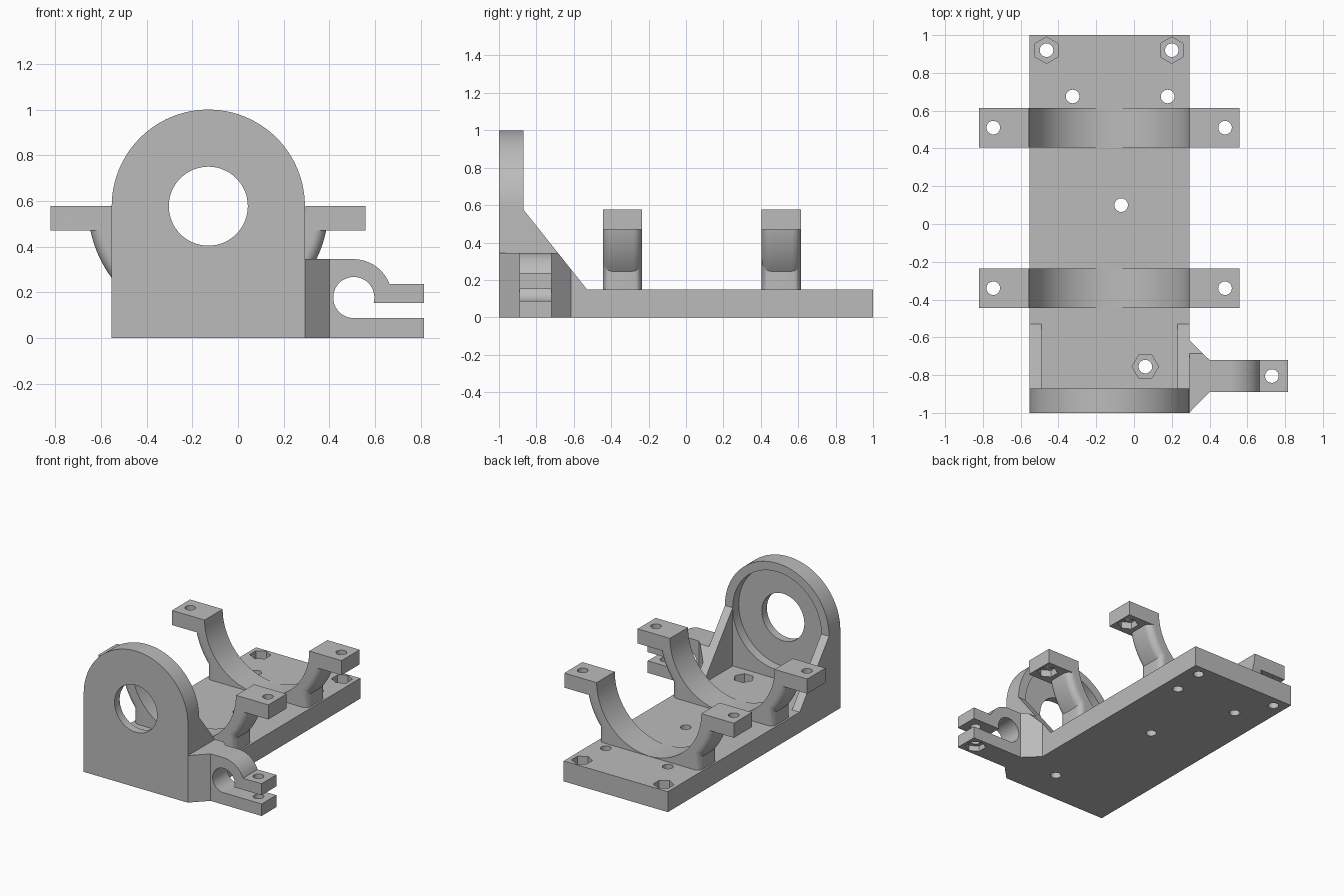
import bpy, bmesh
from math import sin, cos, pi, radians

if "Cube" in bpy.data.objects:
    bpy.data.objects.remove(bpy.data.objects["Cube"])

GREY = (0.5, 0.5, 0.5, 1)
mat = bpy.data.materials.new("plain grey")
mat.use_nodes = True
mat.diffuse_color = GREY
mat.node_tree.nodes["Principled BSDF"].inputs["Base Color"].default_value = GREY

CX, CZ = -0.13, 0.577      # axis of the cradle bore
HALF = 0.423               # half width of the body
BASE = 0.15                # thickness of the base
BOLT = 0.036               # bolt hole radius
NUT = 0.07                 # nut pocket radius


def new_object(name, bm):
    bmesh.ops.recalc_face_normals(bm, faces=bm.faces[:])
    mesh = bpy.data.meshes.new(name)
    bm.to_mesh(mesh)
    bm.free()
    mesh.materials.append(mat)
    obj = bpy.data.objects.new(name, mesh)
    bpy.context.collection.objects.link(obj)
    return obj


def arc(cx, cy, r, start, end, n):
    return [(cx + r * cos(radians(start + (end - start) * i / n)),
             cy + r * sin(radians(start + (end - start) * i / n))) for i in range(n + 1)]


def circle(cx, cy, r, n=64, turn=0):
    return arc(cx, cy, r, turn, turn + 360, n)[:-1]


def box(x0, y0, x1, y1):
    return [(x0, y0), (x1, y0), (x1, y1), (x0, y1)]


def place(plane, a, b, t):
    return {"xy": (a, b, t), "xz": (a, t, b), "yz": (t, a, b)}[plane]


def loft(name, rings):
    """Skin a row of equal loops and cap both ends."""
    bm = bmesh.new()
    loops = [[bm.verts.new(p) for p in ring] for ring in rings]
    n = len(loops[0])
    for p, q in zip(loops, loops[1:]):
        for i in range(n):
            bm.faces.new((p[i], p[(i + 1) % n], q[(i + 1) % n], q[i]))
    bm.faces.new(loops[0])
    bm.faces.new(loops[-1])
    return new_object(name, bm)


def prism(name, points, plane, lo, hi):
    return loft(name, [[place(plane, a, b, t) for a, b in points] for t in (lo, hi)])


def combine(obj, other, operation):
    mod = obj.modifiers.new("cut", "BOOLEAN")
    mod.operation, mod.solver, mod.object = operation, "EXACT", other
    bpy.context.view_layer.update()
    result = obj.evaluated_get(bpy.context.evaluated_depsgraph_get())
    mesh = bpy.data.meshes.new_from_object(result)
    obj.modifiers.clear()
    obj.data = mesh
    bpy.data.objects.remove(other)


def cut(obj, points, plane, lo, hi):
    combine(obj, prism("cutter", points, plane, lo, hi), "DIFFERENCE")


def bolt_hole(obj, x, y, pocket=None, turn=0):
    """Drill through in z; pocket is the height range of a hexagonal nut seat."""
    cut(obj, circle(x, y, BOLT, 32), "xy", -0.2, 1.2)
    if pocket:
        cut(obj, circle(x, y, NUT, 6, turn), "xy", *pocket)


def rounded(x0, y0, x1, y1, r):
    return (arc(x1 - r, y1 - r, r, 0, 90, 8) + arc(x0 + r, y1 - r, r, 90, 180, 8)
            + arc(x0 + r, y0 + r, r, 180, 270, 8) + arc(x1 - r, y0 + r, r, 270, 360, 8))


def finish(obj):
    bm = bmesh.new()
    bm.from_mesh(obj.data)
    bmesh.ops.remove_doubles(bm, verts=bm.verts[:], dist=0.0001)
    bm.to_mesh(obj.data)
    bm.free()
    obj.data.materials.clear()
    obj.data.materials.append(mat)
    bpy.ops.object.select_all(action="DESELECT")
    obj.select_set(True)
    bpy.context.view_layer.objects.active = obj
    bpy.ops.object.shade_smooth_by_angle(angle=radians(30))


# Body: base, arched end plate and side gussets
slope = [(-0.87, CZ), (-0.53, BASE)]
body = prism("base_and_end_plate",
             [(-1, 0), (1, 0), (1, BASE)] + slope[::-1] + [(-0.87, 1.1), (-1, 1.1)],
             "yz", CX - 0.6, CX + 0.6)
arch = [(CX - HALF, -0.1), (CX + HALF, -0.1)] + arc(CX, CZ, HALF, 0, 180, 64)
combine(body, prism("arch", arch, "xz", -1.1, 1.1), "INTERSECT")
cut(body, box(-0.49, BASE, 0.23, 1.2), "xz", -0.87, -0.4)

# End plate bore and bearing recess
cut(body, circle(CX, CZ, 0.173), "xz", -1.1, -0.8)
cut(body, circle(CX, CZ, 0.36, 96), "xz", -0.94, -0.8)

# Base mounting holes
for x, y in [(-0.325, 0.675), (0.178, 0.675), (-0.068, 0.1)]:
    bolt_hole(body, x, y)
for x, y, turn in [(-0.463, 0.92, 30), (0.2, 0.92, 30), (0.06, -0.755, 0)]:
    bolt_hole(body, x, y, (0.07, 0.3), turn)
finish(body)


# Cradles: rounded half ring, flanges and pedestal
def cradle(name, y):
    w, outer, inner = 0.105, 0.527, 0.425
    obj = prism(name, box(-0.82, 0.47, 0.558, CZ), "xz", y - w, y + w)
    foot = rounded(CX - 0.41, y - w, CX + 0.41, y + w, 0.04)
    combine(obj, prism("foot", foot, "xy", 0.1, 0.28), "UNION")
    r = 0.05
    section = ([(0.3, -w)] + arc(outer - r, -w + r, r, -90, 0, 8)
               + arc(outer - r, w - r, r, 0, 90, 8) + [(0.3, w)])
    rings = []
    for i in range(65):
        a = radians(184 + 172 * i / 64)
        rings.append([(CX + d * cos(a), y + t, CZ + d * sin(a)) for d, t in section])
    combine(obj, loft("ring", rings), "UNION")
    cut(obj, circle(CX, CZ, inner, 128), "xz", y - 0.3, y + 0.3)
    for x in (-0.745, 0.482):
        bolt_hole(obj, x, y, (0.4, 0.52), 30)
    finish(obj)


cradle("front_cradle", -0.34)
cradle("rear_cradle", 0.51)

# Side clamp: split ring on a flared neck
neck = [(0.292, -1), (0.4, -0.89), (0.4, -0.72), (0.292, -0.615)]
clamp = prism("side_clamp", neck, "xy", 0, 0.345)
cut(clamp, slope + [(-0.3, BASE), (-0.3, CZ)], "yz", 0.2, 0.5)
jaw = ([(0.36, 0), (0.815, 0), (0.815, 0.237)]
       + arc(0.505, 0.175, 0.17, 21, 90, 24) + [(0.36, 0.345)])
combine(clamp, prism("jaw", jaw, "xz", -0.89, -0.72), "UNION")
cut(clamp, circle(0.507, 0.177, 0.09, 48), "xz", -1.1, -0.5)
cut(clamp, box(0.507, 0.088, 0.9, 0.152), "xz", -1.1, -0.5)
bolt_hole(clamp, 0.73, -0.805, (-0.1, 0.04), 30)
finish(clamp)
